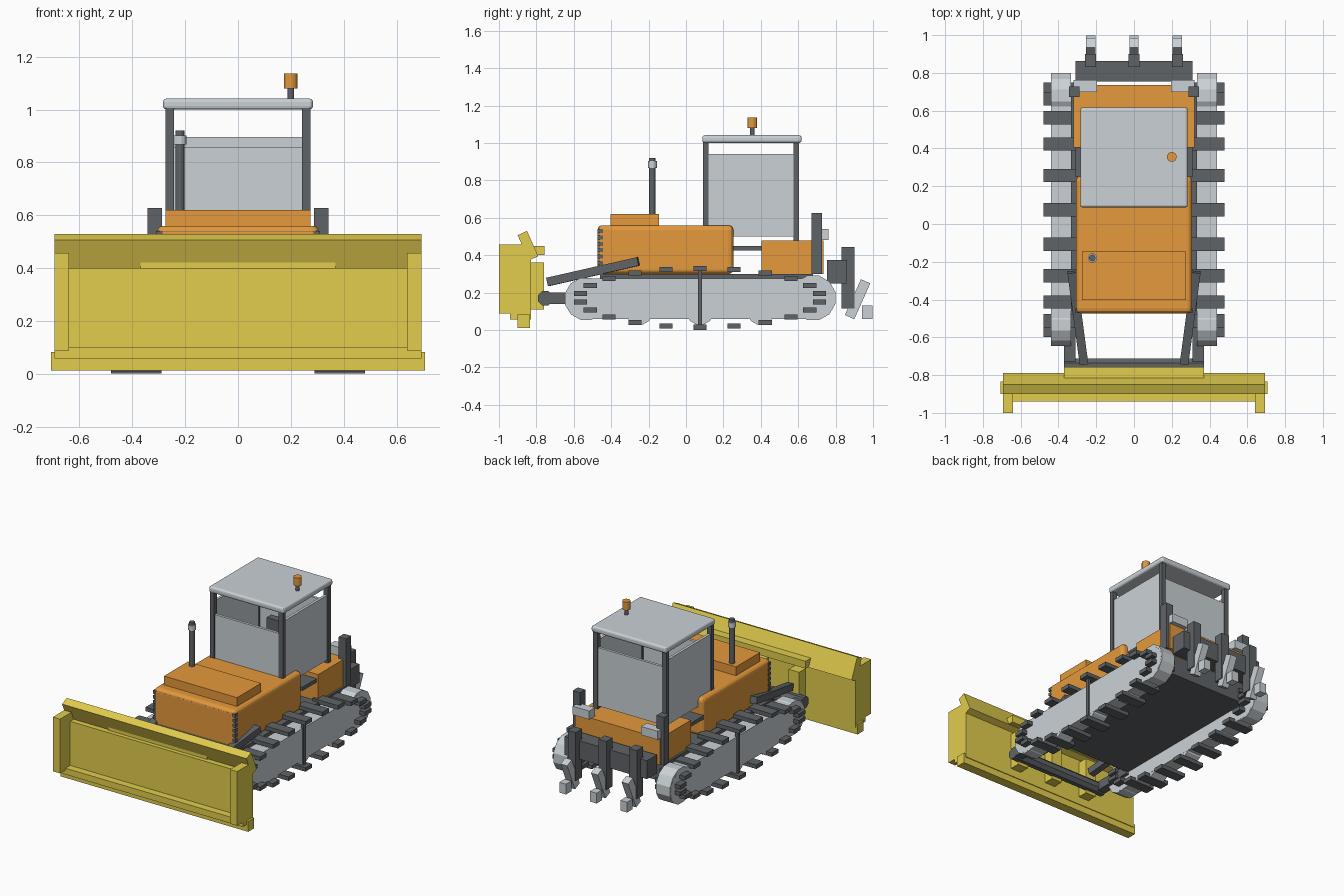
import bpy, bmesh, math
from mathutils import Matrix, Vector

if "Cube" in bpy.data.objects:
    bpy.data.objects.remove(bpy.data.objects["Cube"])


def material(name, rgb):
    m = bpy.data.materials.new(name)
    m.diffuse_color = (*rgb, 1)
    m.use_nodes = True
    m.node_tree.nodes["Principled BSDF"].inputs["Base Color"].default_value = m.diffuse_color
    return m


YELLOW = material("blade yellow", (0.76, 0.61, 0.075))
ORANGE = material("body orange", (0.78, 0.32, 0.045))
LIGHT = material("light grey", (0.59, 0.64, 0.67))
DARK = material("dark grey", (0.115, 0.127, 0.137))


def finish(name, bm, mat, mirror=False, bevel=0.0, segments=3):
    """Turn a bmesh into an object; optional mirror across x and bevelled edges."""
    bmesh.ops.recalc_face_normals(bm, faces=bm.faces)
    me = bpy.data.meshes.new(name)
    bm.to_mesh(me)
    bm.free()
    me.materials.append(mat)
    ob = bpy.data.objects.new(name, me)
    bpy.context.collection.objects.link(ob)
    if bevel:
        b = ob.modifiers.new("bevel", 'BEVEL')
        b.width, b.segments = bevel, segments
    if mirror:
        ob.modifiers.new("mirror", 'MIRROR').use_mirror_merge = False
    return ob


def add_box(bm, x, y, z, rot=None):
    mid = Vector([(a + b) / 2 for a, b in (x, y, z)])
    size = [abs(b - a) for a, b in (x, y, z)]
    mat = Matrix.Translation(mid) @ (rot or Matrix()) @ Matrix.Diagonal((*size, 1))
    bmesh.ops.create_cube(bm, size=1, matrix=mat)


def boxes(name, mat, items, **kw):
    bm = bmesh.new()
    for it in items:
        add_box(bm, *it)
    return finish(name, bm, mat, **kw)


def cylinders(name, mat, items, sides=12, axis='Z', **kw):
    """items: (centre, radius, length)"""
    bm = bmesh.new()
    rot = Matrix.Rotation(math.pi / 2, 4, 'Y') if axis == 'X' else Matrix()
    rot = rot @ Matrix.Rotation(math.pi / sides, 4, 'Z')
    for c, r, length in items:
        bmesh.ops.create_cone(bm, cap_ends=True, segments=sides, radius1=r, radius2=r,
                              depth=length, matrix=Matrix.Translation(c) @ rot)
    return finish(name, bm, mat, **kw)


def prism(name, mat, profile, x0, x1, **kw):
    """Extrude a (y, z) profile along x."""
    bm = bmesh.new()
    f = bm.faces.new([bm.verts.new((x0, y, z)) for y, z in profile])
    ext = bmesh.ops.extrude_face_region(bm, geom=[f])['geom']
    bmesh.ops.translate(bm, vec=(x1 - x0, 0, 0),
                        verts=[v for v in ext if isinstance(v, bmesh.types.BMVert)])
    return finish(name, bm, mat, **kw)


def beam(name, mat, a, b, w, **kw):
    """Square bar between two points."""
    a, b = Vector(a), Vector(b)
    bm = bmesh.new()
    rot = (b - a).to_track_quat('Y', 'Z').to_matrix().to_4x4()
    m = Matrix.Translation((a + b) / 2) @ rot @ Matrix.Diagonal((w, (b - a).length, w, 1))
    bmesh.ops.create_cube(bm, size=1, matrix=m)
    return finish(name, bm, mat, **kw)


# blade
boxes("blade_plate", YELLOW, [((-.694, .694), (-.89, -.83), (.07, .40))])
boxes("blade_lower_step", YELLOW, [((-.694, .694), (-.94, -.83), (.057, .10))])
boxes("blade_cutting_edge", YELLOW, [((-.707, .707), (-.90, -.835), (.012, .083))])
boxes("blade_side_plate", YELLOW, [((.64, .694), (-1, -.83), (.088, .457))], mirror=True)
prism("blade_top_lip", YELLOW, [(-.90, .507), (-.85, .53), (-.79, .395), (-.84, .372)], -.694, .694)
boxes("blade_back_beam", YELLOW, [((-.37, .37), (-.862, -.757), (.40, .45))])
boxes("blade_back_ribs", YELLOW, [((x - .04, x + .04), (-.84, -.76), (.11, .36))
                                  for x in (-.28, 0, .28)])

# push frame and lift arms
cylinders("push_frame_cross_tube", DARK, [((0, -.752, .17), .042, .74)], sides=8, axis='X')
boxes("push_frame_arm", DARK, [((.31, .37), (-.75, -.45), (.138, .20))], mirror=True)
beam("lift_cylinder", DARK, (.33, -.255, .367), (.265, -.74, .257), .046, mirror=True)

# tracks
prof = []
for cy, start in ((.685, -90), (-.535, 90)):
    for i in range(7):
        t = math.radians(start + i * 30)
        prof.append((cy + .108 * math.cos(t), .167 + .108 * math.sin(t)))
prism("track_frame", LIGHT, prof, .333, .44, mirror=True)
cylinders("track_front_wheel", LIGHT, [((.3865, -.535, .167), .116, .106)], axis='X', mirror=True)
cylinders("track_rear_sprocket", LIGHT, [((.3865, .68, .172), .123, .106)], axis='X', mirror=True)
cylinders("track_rollers", LIGHT, [((.3865, y, .102), .075, .105) for y in (-.25, .075, .40)],
          axis='X', mirror=True)
pads = []
for i in range(22):
    t = 2 * math.pi * i / 22
    y, z = .075 + .645 * math.sin(t), .172 + .157 * math.cos(t)
    pads.append(((.29, .48), (y - .035, y + .035), (z - .0135, z + .0135)))
boxes("track_pads", DARK, pads, mirror=True)
boxes("track_side_strut", DARK, [((.43, .45), (.064, .086), (.01, .32))], mirror=True)

# chassis and body
boxes("chassis", DARK, [((-.333, .333), (-.46, .68), (.16, .30))])
boxes("engine_hood", ORANGE, [((-.307, .307), (-.473, .253), (.30, .56))], bevel=.025)
boxes("hood_raised_cover", ORANGE, [((-.275, .275), (-.403, -.145), (.55, .62))])
boxes("grille_bars", DARK, [((-.31, .31), (-.472, -.445), (z - .011, z + .011))
                            for z in [.325 + .034 * i for i in range(7)]])
boxes("rear_body", ORANGE, [((-.32, .32), (.405, .735), (.30, .48))])
boxes("cab_floor", DARK, [((-.309, .309), (.25, .60), (.425, .45))])

# exhaust
cylinders("exhaust_pipe", DARK, [((-.22, -.18, .765), .018, .31)])
cylinders("exhaust_collar", LIGHT, [((-.22, -.18, .885), .025, .035)])

# cab
boxes("cab_posts", DARK, [((.242, .275), (.09, .12), (.54, 1.01)),
                          ((.242, .275), (.575, .605), (.47, 1.01))], mirror=True)
boxes("cab_side_panel", LIGHT, [((.25, .268), (.115, .58), (.50, .942))], mirror=True)
boxes("cab_front_panel", LIGHT, [((-.245, .245), (.096, .114), (.50, .857))])
boxes("cab_rear_panel", LIGHT, [((-.245, .245), (.581, .599), (.50, .897))])
boxes("cab_roof", LIGHT, [((-.284, .284), (.087, .618), (1.0, 1.042))], bevel=.014)
boxes("seat", DARK, [((-.10, .10), (.30, .50), (.505, .56)), ((-.10, .10), (.45, .50), (.55, .74))])

# beacon
cylinders("beacon_stem", DARK, [((.20, .355, 1.06), .013, .05)])
cylinders("beacon_lamp", ORANGE, [((.20, .355, 1.108), .026, .056)])

# rear posts, lamps and ripper
boxes("rear_post", DARK, [((.288, .343), (.672, .727), (.30, .627))], mirror=True)
boxes("rear_lamp", LIGHT, [((.195, .32), (.70, .762), (.482, .54))], mirror=True)
boxes("ripper_beam", DARK, [((-.31, .31), (.755, .862), (.25, .375))])
shanks = (-.23, 0, .23)
boxes("ripper_shanks", DARK, [((x - .03, x + .03), (.832, .90), (.115, .445)) for x in shanks])
tilt = Matrix.Rotation(-.42, 4, 'X')
boxes("ripper_teeth", LIGHT, [((x - .025, x + .025), (.89, .945), (.06, .27), tilt) for x in shanks])
boxes("ripper_tips", LIGHT, [((x - .025, x + .025), (.94, .998), (.06, .13)) for x in shanks])
